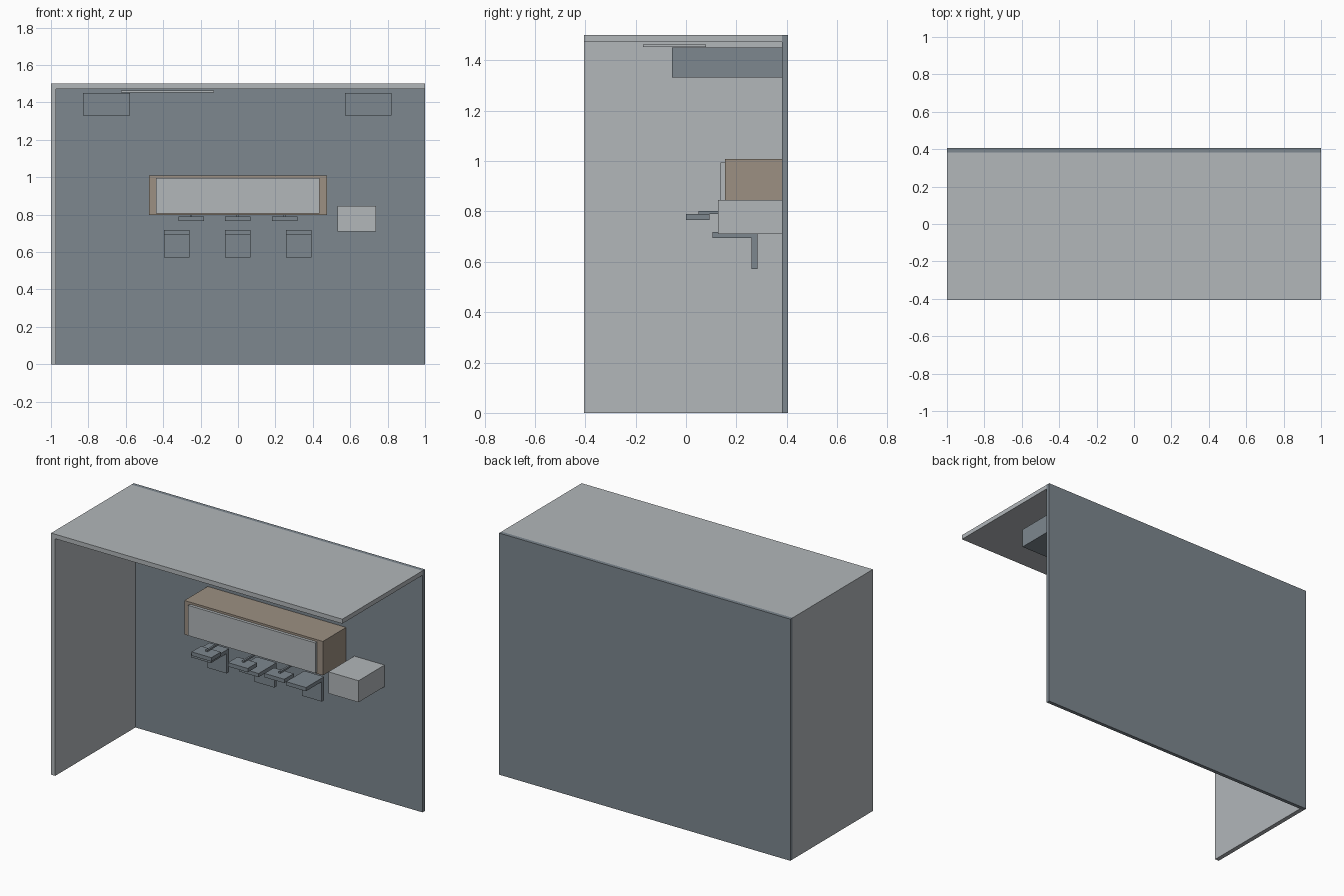
import bpy

if "Cube" in bpy.data.objects:
    bpy.data.objects.remove(bpy.data.objects["Cube"])


def material(name, rgb):
    """Flat material from 0-255 sRGB values, stored as linear."""
    m = bpy.data.materials.new(name)
    lin = [((c / 255 + 0.055) / 1.055) ** 2.4 for c in rgb]
    m.diffuse_color = (*lin, 1)
    m.use_nodes = True
    m.node_tree.nodes["Principled BSDF"].inputs["Base Color"].default_value = m.diffuse_color
    return m


LIGHT = material("light grey", (178, 183, 186))
SLATE = material("slate grey", (125, 135, 143))
BROWN = material("warm brown", (156, 144, 130))


def box(name, x, y, z, mat):
    """Axis-aligned box from (min, max) ranges."""
    bpy.ops.mesh.primitive_cube_add(size=1, location=[(a + b) / 2 for a, b in (x, y, z)])
    ob = bpy.context.object
    ob.name = name
    ob.scale = [b - a for a, b in (x, y, z)]
    bpy.ops.object.transform_apply(location=False, rotation=False, scale=True)
    ob.data.materials.append(mat)
    return ob


WALL = 0.382  # front plane of the back wall

# Room shell: back wall, one side wall and the roof
box("back_wall", (-1, 1), (WALL, 0.405), (0, 1.5), SLATE)
box("side_wall", (-1, -0.972), (-0.405, WALL), (0, 1.472), LIGHT)
box("roof", (-1, 1), (-0.405, WALL), (1.472, 1.5), LIGHT)

# Boxes under the roof and a thin ceiling panel
for side, x in (("left", -0.703), ("right", 0.697)):
    box(f"overhead_box_{side}", (x - 0.125, x + 0.125), (-0.055, WALL), (1.331, 1.45), SLATE)
box("ceiling_panel", (-0.626, -0.128), (-0.17, 0.08), (1.453, 1.463), LIGHT)

# Wall cabinet with its front panel, and the side unit
box("cabinet", (-0.476, 0.475), (0.154, WALL), (0.797, 1.008), BROWN)
box("cabinet_front", (-0.438, 0.436), (0.136, 0.154), (0.807, 0.995), LIGHT)
box("side_unit", (0.532, 0.739), (0.127, WALL), (0.711, 0.845), LIGHT)

# Small trays held by thin arms below the cabinet
for i, x in enumerate((-0.251, -0.001, 0.25)):
    box(f"tray_{i}", (x - 0.068, x + 0.068), (0.0, 0.093), (0.766, 0.79), SLATE)
    box(f"tray_arm_{i}", (x - 0.006, x + 0.006), (0.05, 0.16), (0.79, 0.801), SLATE)

# Chairs: flat seat with a plate hanging from the rear edge
for i, x in enumerate((-0.328, -0.001, 0.325)):
    box(f"chair_seat_{i}", (x - 0.068, x + 0.068), (0.106, 0.283), (0.695, 0.718), SLATE)
    box(f"chair_back_{i}", (x - 0.068, x + 0.068), (0.26, 0.283), (0.572, 0.695), SLATE)
